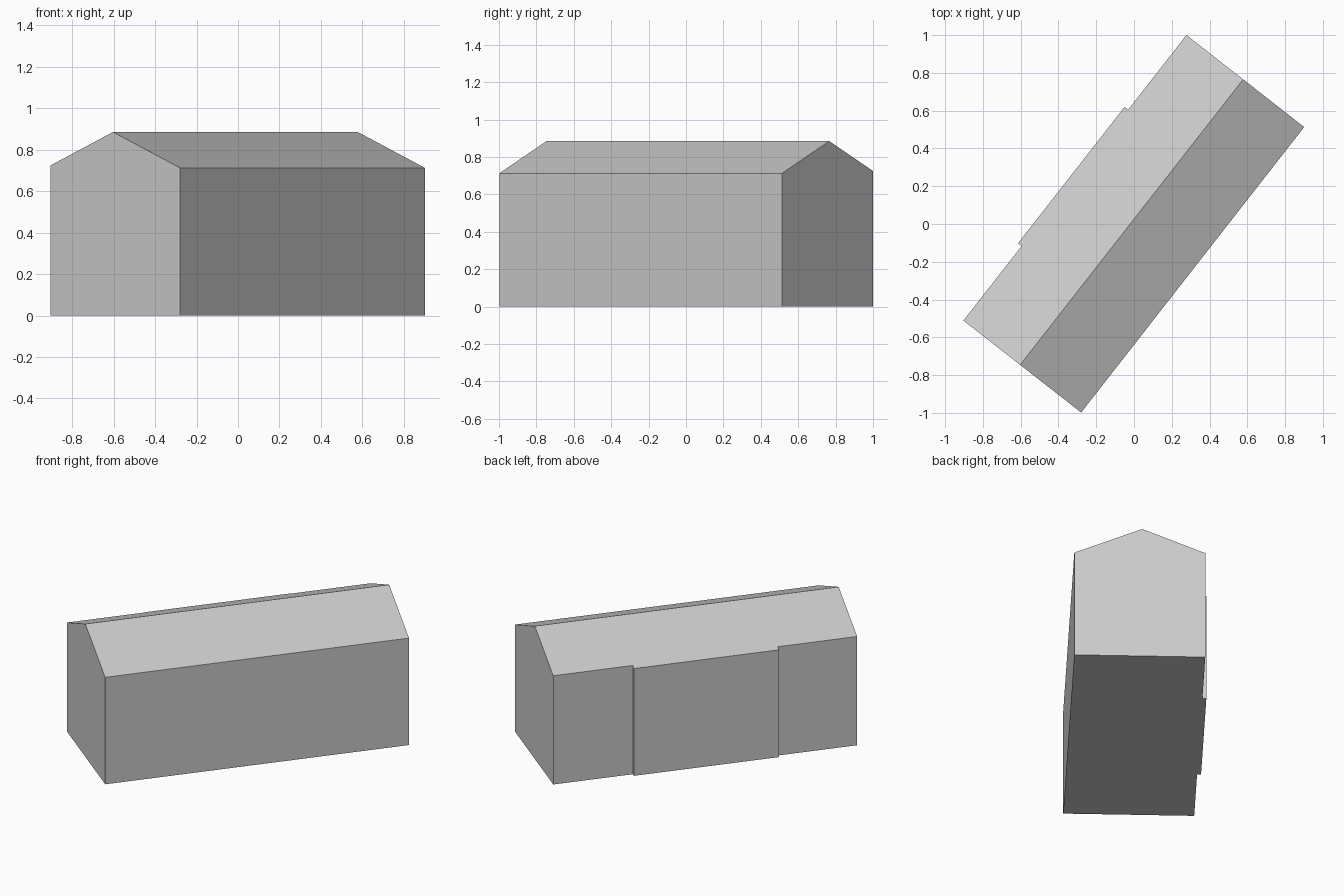
import bpy, bmesh, math
from mathutils import Matrix

cube = bpy.data.objects.get("Cube")
if cube:
    bpy.data.objects.remove(cube, do_unlink=True)

# One plain grey for walls, roof and floor
grey = bpy.data.materials.new("plain_grey")
grey.use_nodes = True
colour = (0.6, 0.6, 0.6, 1)
grey.diffuse_color = colour
grey.node_tree.nodes["Principled BSDF"].inputs["Base Color"].default_value = colour

# House lies along local x, with its ridge on y = 0
HALF, RIGHT, LEFT, BAY = 0.959, -0.41, 0.381, 0.405
BAY_START, BAY_END = -0.458, 0.457
RIDGE, SLOPE = 0.885, 0.421

bm = bmesh.new()


def pair(x, y):
    """Wall corner: a floor vertex and the eave vertex above it."""
    return bm.verts.new((x, y, 0)), bm.verts.new((x, y, RIDGE - SLOPE * abs(y)))


# Footprint, anticlockwise, with the shallow bay on the left long wall
corners = [pair(x, y) for x, y in (
    (-HALF, RIGHT), (HALF, RIGHT), (HALF, LEFT),
    (BAY_END, LEFT), (BAY_END, BAY), (BAY_START, BAY), (BAY_START, LEFT),
    (-HALF, LEFT))]
floor = [c[0] for c in corners]
eave = [c[1] for c in corners]
near_ridge, far_ridge = (bm.verts.new((x, 0, RIDGE)) for x in (-HALF, HALF))

# Floor, walls (gable ends run up to the ridge) and the two roof slopes
bm.faces.new(floor[::-1])
for i in range(len(floor)):
    j = (i + 1) % len(floor)
    peak = {1: [far_ridge], len(floor) - 1: [near_ridge]}.get(i, [])
    bm.faces.new([floor[i], floor[j], eave[j]] + peak + [eave[i]])
bm.faces.new([eave[0], eave[1], far_ridge, near_ridge])
bm.faces.new([near_ridge, far_ridge] + eave[2:])

# Turn the house onto its diagonal
bm.transform(Matrix.Translation((-0.0125, 0.01, 0)) @ Matrix.Rotation(math.radians(52), 4, "Z"))
bmesh.ops.recalc_face_normals(bm, faces=bm.faces)

mesh = bpy.data.meshes.new("gabled_house")
bm.to_mesh(mesh)
bm.free()
mesh.materials.append(grey)
house = bpy.data.objects.new("gabled_house", mesh)
bpy.context.collection.objects.link(house)
